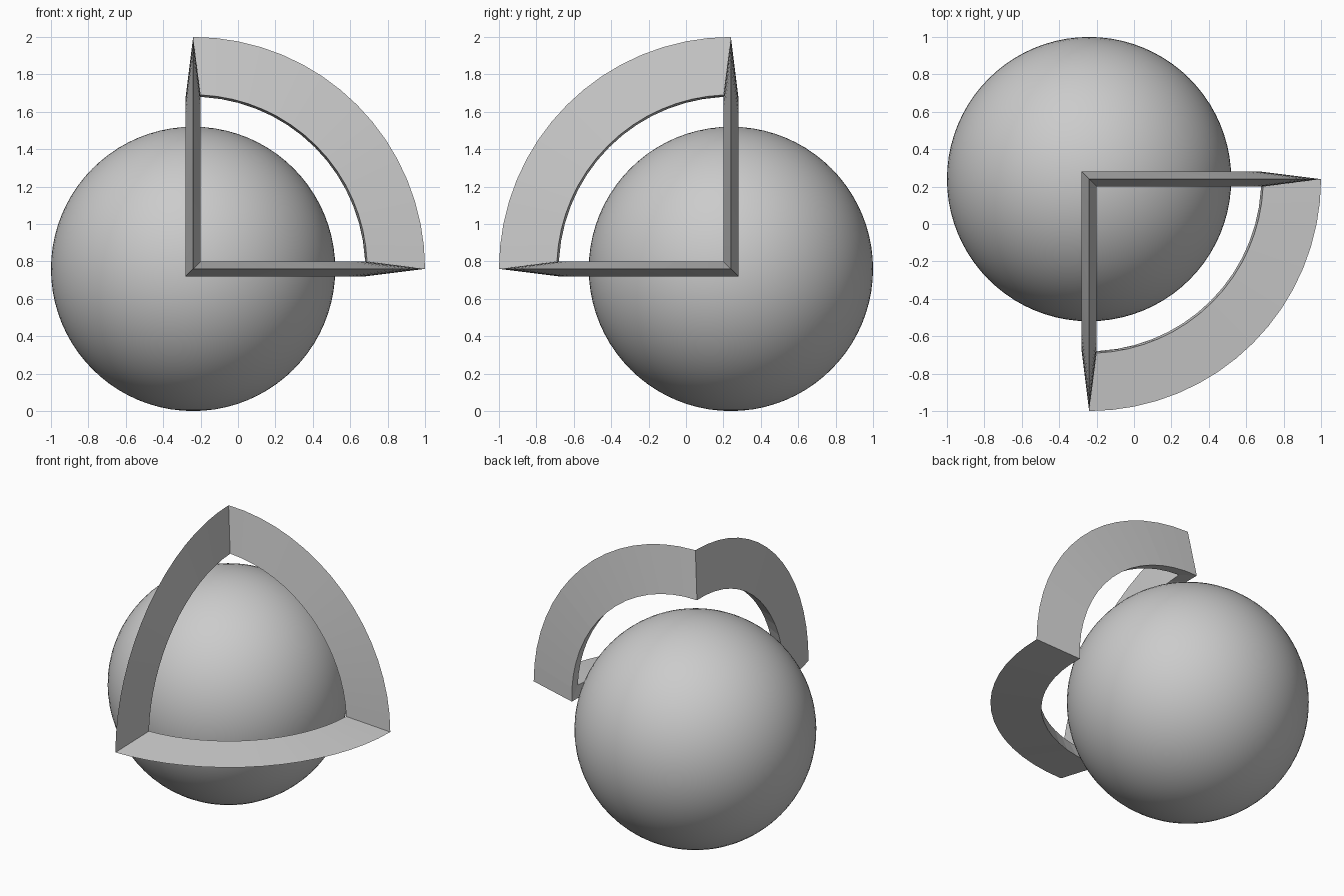
import bpy, bmesh, math

if "Cube" in bpy.data.objects:
    bpy.data.objects.remove(bpy.data.objects["Cube"])

CENTER = (-0.24, 0.24, 0.76)
SPHERE_R = 0.76
OUTER_R = 1.24
HALF = 0.04      # half thickness of the wedge's inner face
SEGS = 16

# Smooth central sphere
bpy.ops.mesh.primitive_uv_sphere_add(segments=80, ring_count=40,
                                     radius=SPHERE_R, location=CENTER)
ball = bpy.context.object
ball.name = "ball"
bpy.ops.object.shade_smooth()

# Wedge profile: (radius, offset from the arc's plane); ends are mitred by the offset
PROFILE = [(OUTER_R, 0.0), (0.931, HALF), (0.92, -HALF)]


def add_arc(bm, axis):
    """Quarter arc with wedge section, lying in the plane perpendicular to axis."""
    rings = []
    for i in range(SEGS + 1):
        ring = []
        for r, off in PROFILE:
            miter = math.asin(off / r)
            a = miter + (math.pi / 2 - 2 * miter) * i / SEGS
            p = [0.0, 0.0, 0.0]
            p[axis] = off
            p[(axis + 1) % 3] = r * math.cos(a)
            p[(axis + 2) % 3] = r * math.sin(a)
            ring.append(bm.verts.new((p[0], -p[1], p[2])))
        rings.append(ring)
    for a, b in zip(rings, rings[1:]):
        for k in range(3):
            m = (k + 1) % 3
            bm.faces.new((a[k], a[m], b[m], b[k]))


# Three arcs joined at mitred corners into one curved triangular frame
bm = bmesh.new()
for axis in range(3):
    add_arc(bm, axis)
bmesh.ops.remove_doubles(bm, verts=bm.verts, dist=0.0005)
bmesh.ops.recalc_face_normals(bm, faces=bm.faces)
mesh = bpy.data.meshes.new("curved_frame")
bm.to_mesh(mesh)
bm.free()
frame = bpy.data.objects.new("curved_frame", mesh)
frame.location = CENTER
bpy.context.collection.objects.link(frame)
